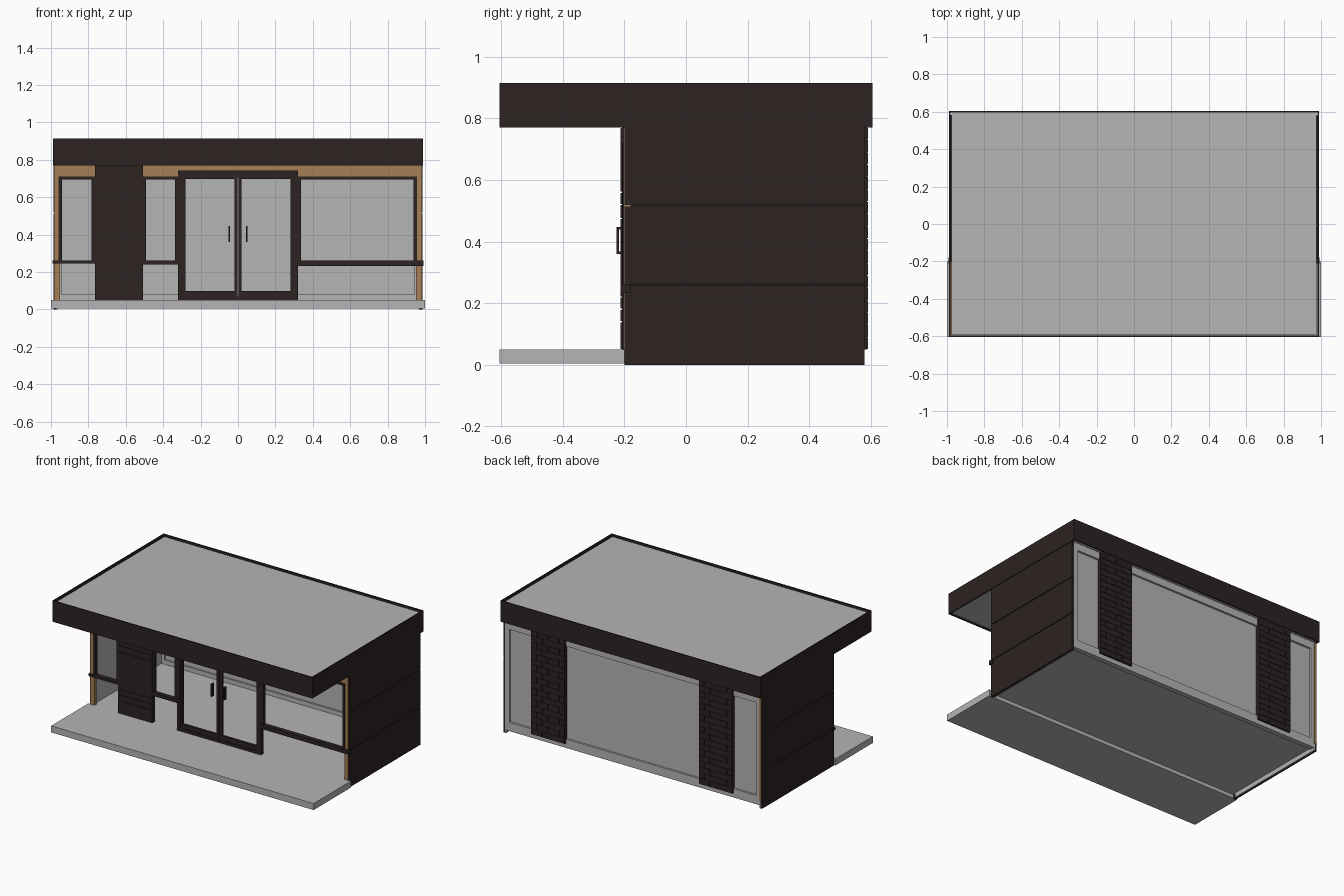
import bpy, bmesh
from mathutils import Matrix, Vector

cube = bpy.data.objects.get("Cube")
if cube:
    bpy.data.objects.remove(cube)


def material(name, rgb):
    m = bpy.data.materials.new(name)
    m.use_nodes = True
    m.diffuse_color = (*rgb, 1)
    m.node_tree.nodes["Principled BSDF"].inputs["Base Color"].default_value = (*rgb, 1)
    return m


DARK = material("dark brown", (0.026, 0.016, 0.016))
GREY = material("light grey", (0.46, 0.46, 0.46))
TAN = material("tan wood", (0.38, 0.21, 0.09))


def part(name, mat, boxes):
    """One object made of boxes given as (x0, x1, y0, y1, z0, z1)."""
    bm = bmesh.new()
    for x0, x1, y0, y1, z0, z1 in boxes:
        size = Vector((x1 - x0, y1 - y0, z1 - z0))
        mid = Vector((x0 + x1, y0 + y1, z0 + z1)) / 2
        bmesh.ops.create_cube(bm, size=1, matrix=Matrix.Translation(mid) @ Matrix.Diagonal((*size, 1)))
    mesh = bpy.data.meshes.new(name)
    bm.to_mesh(mesh)
    bm.free()
    mesh.materials.append(mat)
    ob = bpy.data.objects.new(name, mesh)
    bpy.context.collection.objects.link(ob)
    return ob


def ring(x0, x1, z0, z1, y0, y1, side, bottom, top):
    """Four boxes forming an upright frame."""
    return [(x0, x0 + side, y0, y1, z0, z1), (x1 - side, x1, y0, y1, z0, z1),
            (x0 + side, x1 - side, y0, y1, z0, z0 + bottom),
            (x0 + side, x1 - side, y0, y1, z1 - top, z1)]


FRONT, BACK, EAVE, TOP = -0.2, 0.58, 0.77, 0.915

# Porch slab and floor
part("porch_slab", GREY, [(-1, 1, -0.605, FRONT, 0.005, 0.05)])
part("floor", GREY, [(-0.97, 0.97, FRONT, 0.56, 0.03, 0.05)])

# Roof: thin fascia around a separate deck
W, D, T = 0.99, 0.605, 0.008
part("roof_fascia", DARK, [(-W, W, -D, -D + T, EAVE, TOP), (-W, W, D - T, D, EAVE, TOP),
                           (-W, -W + T, -D + T, D - T, EAVE, TOP),
                           (W - T, W, -D + T, D - T, EAVE, TOP)])
part("roof_deck", GREY, [(-0.975, 0.975, -0.59, 0.59, 0.775, 0.903)])
part("eave_trim", TAN, [(-0.982, -0.975, -0.59, FRONT, 0.775, 0.785)])

# Side walls: three cladding panels outside, grey lining inside
for s, label in ((1, "left"), (-1, "right")):
    def span(a, b):
        return (min(s * a, s * b), max(s * a, s * b))
    part(label + "_cladding", DARK,
         [(*span(0.98, 0.986), FRONT, BACK, a, b)
          for a, b in ((0, 0.257), (0.262, 0.513), (0.518, EAVE))])
    part(label + "_wall_core", DARK, [(*span(0.972, 0.98), FRONT, BACK, 0, EAVE)])
    part(label + "_wall_lining", GREY, [(*span(0.965, 0.972), FRONT + 0.02, BACK, 0.0, EAVE)])
    part(label + "_front_post", TAN, [(*span(0.952, 0.982), FRONT - 0.003, FRONT + 0.02, 0.05, EAVE)])
part("rear_corner_trim", TAN, [(-0.982, -0.965, BACK, BACK + 0.004, 0.05, EAVE)])

# Front header
part("front_header", TAN, [(-0.952, 0.952, FRONT - 0.003, FRONT + 0.02, 0.708, EAVE)])

# Front windows and sills
for name, x0, x1 in (("outer_window", -0.96, -0.765), ("inner_window", -0.51, -0.32),
                     ("wide_window", 0.32, 0.957)):
    part(name + "_frame", DARK, ring(x0, x1, 0.25, 0.71, FRONT - 0.006, FRONT + 0.015, 0.018, 0.012, 0.016))
part("window_sills", DARK, [(-0.992, -0.765, FRONT - 0.012, FRONT + 0.02, 0.245, 0.262),
                            (-0.51, -0.31, FRONT - 0.012, FRONT + 0.02, 0.24, 0.262),
                            (0.31, 0.992, FRONT - 0.012, FRONT + 0.02, 0.233, 0.262)])

# Double door with surround and handles
part("door_surround", DARK,
     ring(-0.32, 0.32, 0.05, 0.725, FRONT - 0.008, FRONT + 0.02, 0.025, 0.02, 0.02)
     + [(-0.32, 0.32, FRONT - 0.012, FRONT + 0.02, 0.722, 0.742)])
for s, label in ((1, "left"), (-1, "right")):
    a, b = sorted((s * 0.002, s * 0.298))
    part(label + "_door_frame", DARK, ring(a, b, 0.06, 0.715, FRONT - 0.004, FRONT + 0.014, 0.016, 0.04, 0.018))
    x = s * 0.047
    part(label + "_door_handle", DARK,
         [(x - 0.005, x + 0.005, -0.225, -0.217, 0.36, 0.447),
          (x - 0.005, x + 0.005, -0.217, -0.2, 0.36, 0.368),
          (x - 0.005, x + 0.005, -0.217, -0.2, 0.439, 0.447),
          (x - 0.005, x + 0.005, -0.21, -0.202, 0.36, 0.447)])
    # Rail carrying the handle
    a, b = sorted((s * 0.002, s * 0.02))
    part(label + "_meeting_stile", DARK, [(a, b, FRONT - 0.005, FRONT + 0.014, 0.06, 0.715)])

# Front pillar: courses separated by shallow grooves
levels = [0.05, 0.14, 0.18, 0.22, 0.475, 0.52, 0.56, EAVE]
part("front_pillar", DARK,
     [(-0.765, -0.508, FRONT - 0.008, FRONT + 0.02, 0.05, EAVE)]
     + [(-0.765, -0.508, FRONT - 0.012, FRONT - 0.008, a + 0.002, b - 0.002)
        for a, b in zip(levels, levels[1:])])

# Rear wall: frame with a recessed panel
part("rear_wall_frame", GREY, ring(-0.965, 0.965, 0.02, EAVE, 0.545, BACK, 0.025, 0.06, 0.05))
part("rear_wall_panel", GREY, [(-0.94, 0.94, 0.556, 0.566, 0.08, 0.72)])

# Rear pillars with staggered brick facing
ROWS = 18
step = (EAVE - 0.05) / ROWS
for x0, x1, label in ((0.51, 0.767, "left"), (-0.767, -0.51, "right")):
    boxes = [(x0, x1, 0.566, 0.588, 0.05, EAVE)]
    width = (x1 - x0) / 3
    for r in range(ROWS):
        z = 0.05 + r * step
        cuts = [x0 + width * (k + 0.5 * (r % 2)) for k in range(4)]
        edges = sorted({x0, x1, *[c for c in cuts if x0 < c < x1 - 0.01]})
        boxes += [(a + 0.001, b - 0.001, 0.588, 0.591, z + 0.001, z + step - 0.001)
                  for a, b in zip(edges, edges[1:])]
    part(label + "_rear_pillar", DARK, boxes)
